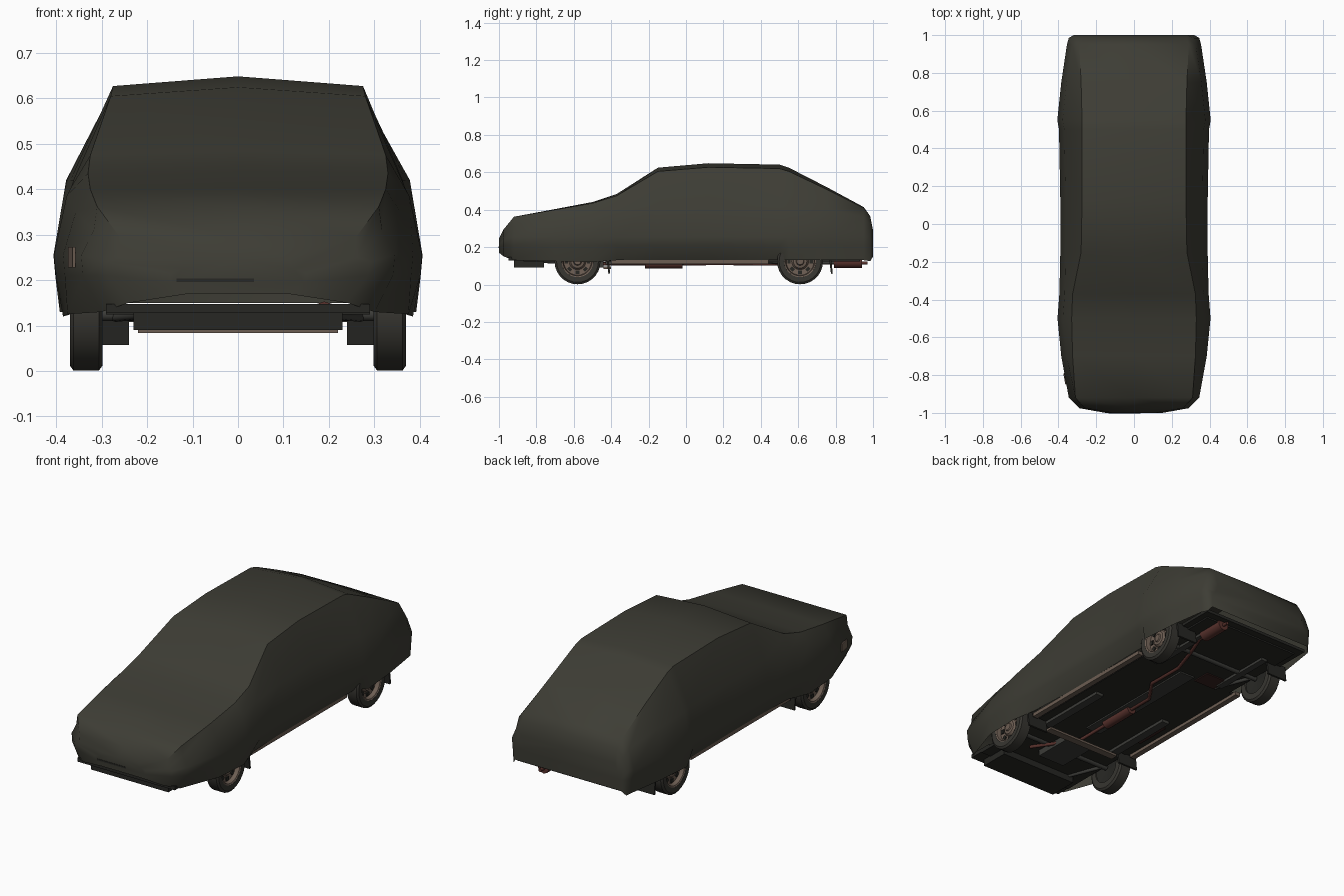
import bpy, bmesh, math
from mathutils import Matrix, Vector

if "Cube" in bpy.data.objects:
    bpy.data.objects.remove(bpy.data.objects["Cube"])


def material(name, r, g, b):
    m = bpy.data.materials.new(name)
    m.use_nodes = True
    m.diffuse_color = (r, g, b, 1)
    node = m.node_tree.nodes["Principled BSDF"]
    node.inputs["Base Color"].default_value = (r, g, b, 1)
    node.inputs["Roughness"].default_value = 0.8
    return m


CLOTH = material("cover_cloth", .047, .046, .035)
RUBBER = material("tyre_rubber", .038, .036, .03)
DARK = material("underbody_dark", .02, .02, .017)
GREY = material("chassis_grey", .045, .045, .04)
TAUPE = material("rim_taupe", .15, .11, .085)
RUST = material("exhaust_rust", .1, .032, .026)
PATCH = material("floor_rust", .04, .016, .014)


def finish(bm, name, mat, smooth=None):
    bmesh.ops.recalc_face_normals(bm, faces=bm.faces)
    mesh = bpy.data.meshes.new(name)
    bm.to_mesh(mesh)
    bm.free()
    mesh.materials.append(mat)
    ob = bpy.data.objects.new(name, mesh)
    bpy.context.collection.objects.link(ob)
    if smooth:
        bpy.ops.object.select_all(action='DESELECT')
        ob.select_set(True)
        bpy.context.view_layer.objects.active = ob
        bpy.ops.object.shade_smooth_by_angle(angle=math.radians(smooth))
    return ob


def box(name, mat, centre, size, rot=0, axis='X'):
    bm = bmesh.new()
    mtx = Matrix.Translation(centre) @ Matrix.Rotation(rot, 4, axis)
    bmesh.ops.create_cube(bm, size=1, matrix=mtx @ Matrix.Diagonal((*size, 1)))
    return finish(bm, name, mat)


def rod(name, mat, a, b, radius, sides=10):
    a, b = Vector(a), Vector(b)
    d = b - a
    mtx = Matrix.Translation((a + b) / 2) @ d.to_track_quat('Z', 'Y').to_matrix().to_4x4()
    bm = bmesh.new()
    bmesh.ops.create_cone(bm, cap_ends=True, segments=sides, radius1=radius,
                          radius2=radius, depth=d.length, matrix=mtx)
    return finish(bm, name, mat, 40)


def pipe(name, mat, points, radius):
    curve = bpy.data.curves.new(name, 'CURVE')
    curve.dimensions = '3D'
    curve.bevel_depth = radius
    curve.bevel_resolution = 2
    spline = curve.splines.new('POLY')
    spline.points.add(len(points) - 1)
    for p, co in zip(spline.points, points):
        p.co = (*co, 1)
    curve.materials.append(mat)
    ob = bpy.data.objects.new(name, curve)
    bpy.context.collection.objects.link(ob)


def lathe(name, mat, profile, centre, side, steps=28, smooth=35):
    # profile of (outward offset, radius), spun about the x axis
    bm = bmesh.new()
    rings = []
    for i in range(steps):
        a = math.tau * i / steps
        rings.append([bm.verts.new((centre[0] + side * u, centre[1] + r * math.cos(a),
                                    centre[2] + r * math.sin(a))) for u, r in profile])
    for i in range(steps):
        p, q = rings[i - 1], rings[i]
        for j in range(len(profile) - 1):
            bm.faces.new((p[j], p[j + 1], q[j + 1], q[j]))
    return finish(bm, name, mat, smooth)


# Fabric cover: y, widest half width, hem half width, hem z, belt z, roof half width, roof z
stations = [
    (-1.0, .15, .11, .17, .225, .11, .245),
    (-.975, .29, .24, .15, .25, .26, .295),
    (-.92, .345, .30, .13, .31, .31, .362),
    (-.7, .385, .375, .125, .35, .325, .40),
    (-.5, .405, .385, .12, .385, .33, .435),
    (-.37, .395, .35, .13, .405, .325, .475),
    (-.15, .39, .34, .13, .42, .28, .605),
    (.12, .39, .34, .13, .42, .275, .627),
    (.5, .397, .345, .13, .42, .275, .62),
    (.55, .406, .392, .13, .42, .275, .605),
    (.75, .385, .375, .13, .40, .28, .51),
    (.95, .355, .345, .13, .36, .29, .41),
    (.985, .345, .335, .125, .32, .28, .365),
    (1.0, .32, .315, .15, .25, .28, .29),
]
bm = bmesh.new()
rows = []
for y, wide, hem, hz, bz, rw, rz in stations:
    low = min(.21, bz - .03)
    half = [(hem, hz), (wide - .004, low), (wide, min(.255, bz - .01)),
            (max(wide - .028, rw), bz), (rw, rz)]
    crown = rz + .08 * max(0, rz - .36)
    outline = half + [(0, crown)] + [(-x, z) for x, z in reversed(half)]
    rows.append([bm.verts.new((x, y, z)) for x, z in outline])
for p, q in zip(rows, rows[1:]):
    for j in range(len(p) - 1):
        bm.faces.new((p[j], p[j + 1], q[j + 1], q[j]))
bm.faces.new(rows[0])
bm.faces.new(rows[-1])
finish(bm, "fabric_cover", CLOTH, 50)

# Small openings in the cloth
box("front_slit", DARK, (-.05, -1.0, .2), (.17, .004, .008))
box("exposed_lamp", TAUPE, (-.366, -.82, .25), (.006, .06, .045), .18, 'Z')

# Underbody
box("floor_pan", DARK, (0, .03, .132), (.58, 1.8, .016))
box("mid_floor", DARK, (0, 0, .134), (.67, .82, .014))
box("rear_floor", DARK, (0, .87, .14), (.65, .2, .016))
box("front_valance", DARK, (0, -.84, .115), (.46, .16, .05))
box("front_apron", DARK, (0, -.88, .138), (.58, .14, .02))
box("engine_sump", GREY, (0, -.55, .115), (.16, .22, .05))
box("cross_member", TAUPE, (0, -.42, .09), (.44, .04, .012))
box("floor_tunnel", GREY, (0, .05, .122), (.09, .75, .012))
for s in (-1, 1):
    box("chassis_rail", GREY, (s * .22, -.22, .118), (.045, .42, .02))
    box("side_sill", TAUPE, (s * .325, .02, .12), (.03, .84, .02))
    box("rear_rail", GREY, (s * .2, .62, .118), (.035, .36, .016))
box("rust_patch_front", PATCH, (-.24, -.17, .122), (.06, .2, .008))
box("rust_patch_rear", PATCH, (-.14, .45, .122), (.14, .1, .008))

# Exhaust
pipe("exhaust_pipe", RUST, [(.14, -.66, .12), (.12, -.6, .11), (0, -.42, .11), (0, .12, .112),
                            (.09, .25, .112), (.09, .46, .11), (.13, .6, .118),
                            (.19, .75, .115), (.19, .97, .115)], .009)
rod("centre_silencer", RUST, (0, -.22, .113), (0, -.02, .113), .027)
rod("rear_silencer", RUST, (.19, .79, .12), (.19, .94, .12), .033)

# Wheels, axles and mud flaps
tyre = [(-.036, .08), (-.036, .112), (-.028, .123), (.028, .123), (.036, .112), (.034, .085), (.02, .08)]
rim = [(.034, .086), (.03, .078), (.008, .074), (.004, .045), (.016, .036), (.018, .022), (.024, .018), (.024, .0005)]
for axle, y in (("front", -.58), ("rear", .61)):
    rod(axle + "_axle", GREY, (-.3, y, .124), (.3, y, .124), .014)
    for s in (-1, 1):
        centre = (s * .334, y, .124)
        lathe(axle + "_tyre", RUBBER, tyre, centre, s)
        lathe(axle + "_rim", TAUPE, rim, centre, s)
        lathe(axle + "_wheel_back", DARK, [(-.03, .082), (-.02, .0005)], centre, s)
        for k in range(8):
            a = math.tau * k / 8
            box(axle + "_rim_slot", DARK,
                (s * .342, y + .059 * math.cos(a), .124 + .059 * math.sin(a)),
                (.008, .018, .022), a, 'X')
        rod(axle + "_trailing_arm", GREY, (s * .27, y, .118), (s * .2, y - .2, .125), .01)
        box(axle + "_mud_flap", DARK, (s * .3, y + .165, .1), (.12, .01, .085), .12)
